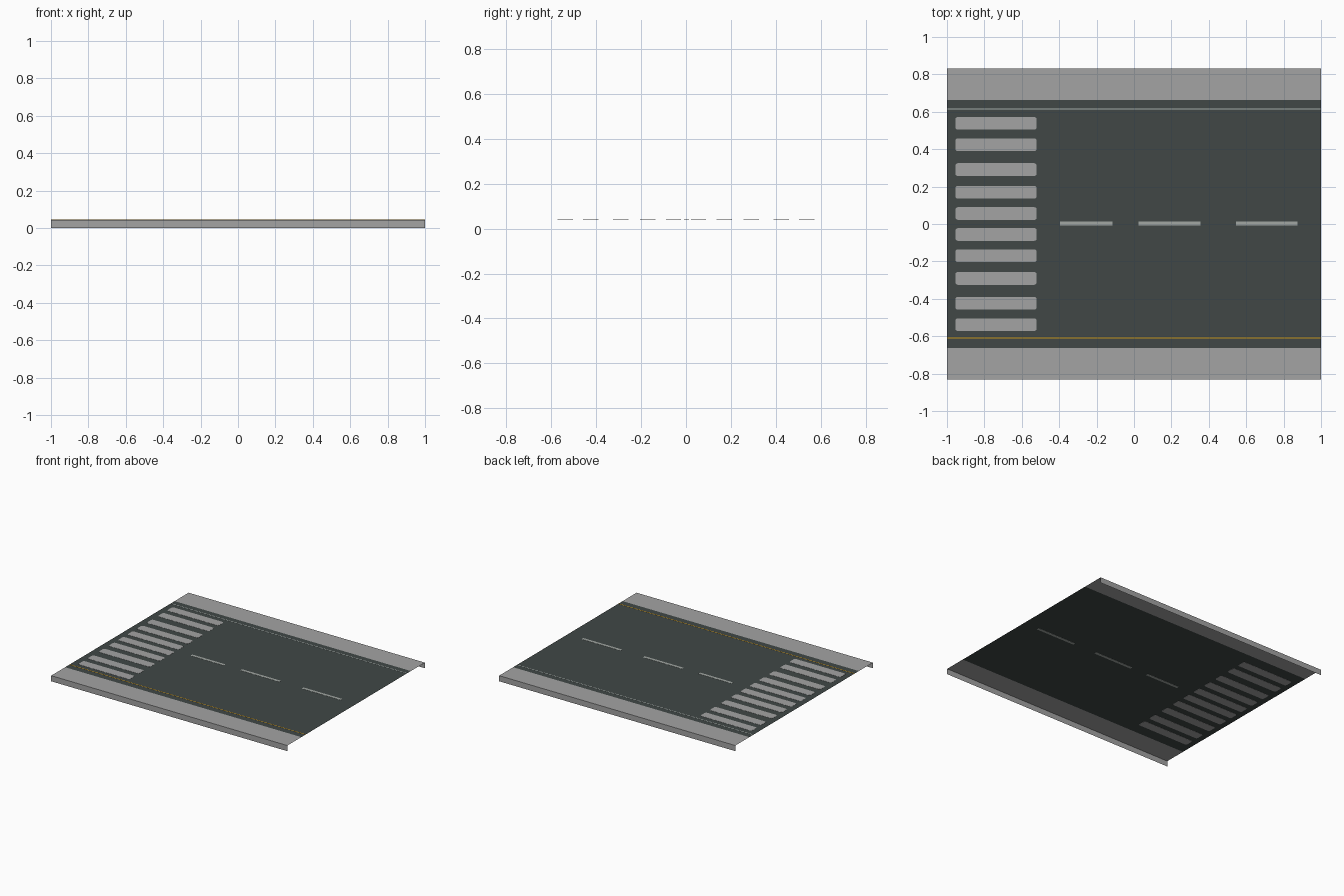
import bpy, bmesh, math

if "Cube" in bpy.data.objects:
    bpy.data.objects.remove(bpy.data.objects["Cube"])

TOP = 0.043      # height of road and pavements
INNER = 0.662    # pavement inner edge
OUTER = 0.831    # pavement outer edge


def material(name, color):
    m = bpy.data.materials.new(name)
    m.diffuse_color = (*color, 1)
    m.use_nodes = True
    m.node_tree.nodes["Principled BSDF"].inputs["Base Color"].default_value = m.diffuse_color
    return m


asphalt = material("dark asphalt", (0.052, 0.064, 0.062))
concrete = material("grey concrete", (0.37, 0.37, 0.37))
dash_paint = material("pale lane paint", (0.36, 0.39, 0.37))
edge_paint = material("white edge paint", (0.42, 0.47, 0.45))
yellow = material("yellow paint", (0.62, 0.32, 0.01))


def finish(name, bm, mat):
    me = bpy.data.meshes.new(name)
    bm.to_mesh(me)
    bm.free()
    me.materials.append(mat)
    ob = bpy.data.objects.new(name, me)
    bpy.context.collection.objects.link(ob)
    return ob


def strip(name, profile, mat):
    """Open sheet: a (y, z) profile swept along the full length in x."""
    bm = bmesh.new()
    rows = [[bm.verts.new((x, y, z)) for x in (-1, 1)] for y, z in profile]
    for a, b in zip(rows, rows[1:]):
        bm.faces.new((a[0], a[1], b[1], b[0]))
    return finish(name, bm, mat)


def plate(name, x0, x1, y0, y1, z0, z1, mat, r=0):
    """Thin painted plate, optionally with rounded corners."""
    pts = []
    for i, (x, y) in enumerate([(x1 - r, y1 - r), (x0 + r, y1 - r),
                                (x0 + r, y0 + r), (x1 - r, y0 + r)]):
        for k in range(4 if r else 1):
            a = math.pi / 2 * (i + k / 3)
            pts.append((x + r * math.cos(a), y + r * math.sin(a)))
    bm = bmesh.new()
    face = bm.faces.new([bm.verts.new((x, y, z0)) for x, y in pts])
    ext = bmesh.ops.extrude_face_region(bm, geom=[face], use_keep_orig=True)
    for v in ext["geom"]:
        if isinstance(v, bmesh.types.BMVert):
            v.co.z = z1
    bmesh.ops.recalc_face_normals(bm, faces=bm.faces)
    return finish(name, bm, mat)


# Road sheet and the two pavements with their outer walls
strip("road", [(-INNER, TOP), (INNER, TOP)], asphalt)
strip("pavement_back", [(INNER, TOP), (OUTER, TOP), (OUTER, 0)], concrete)
strip("pavement_front", [(-OUTER, 0), (-OUTER, TOP), (-INNER, TOP)], concrete)

# Crossing stripes, visible from both sides of the sheet
for y in (0.538, 0.424, 0.291, 0.17, 0.056):
    for s in (-1, 1):
        plate("crossing_stripe", -0.955, -0.52, s * y - 0.034, s * y + 0.034,
              TOP - 0.001, TOP + 0.001, concrete, 0.013)

# Centre lane dashes
for x0, x1 in ((-0.395, -0.115), (0.025, 0.355), (0.545, 0.875)):
    plate("lane_dash", x0, x1, -0.008, 0.013, TOP - 0.001, TOP + 0.001, dash_paint)

# Edge lines, painted on top only
plate("white_edge_line", -1, 1, 0.612, 0.618, TOP + 0.0003, TOP + 0.001, edge_paint)
plate("yellow_edge_line", -1, 1, -0.613, -0.607, TOP + 0.0003, TOP + 0.001, yellow)
